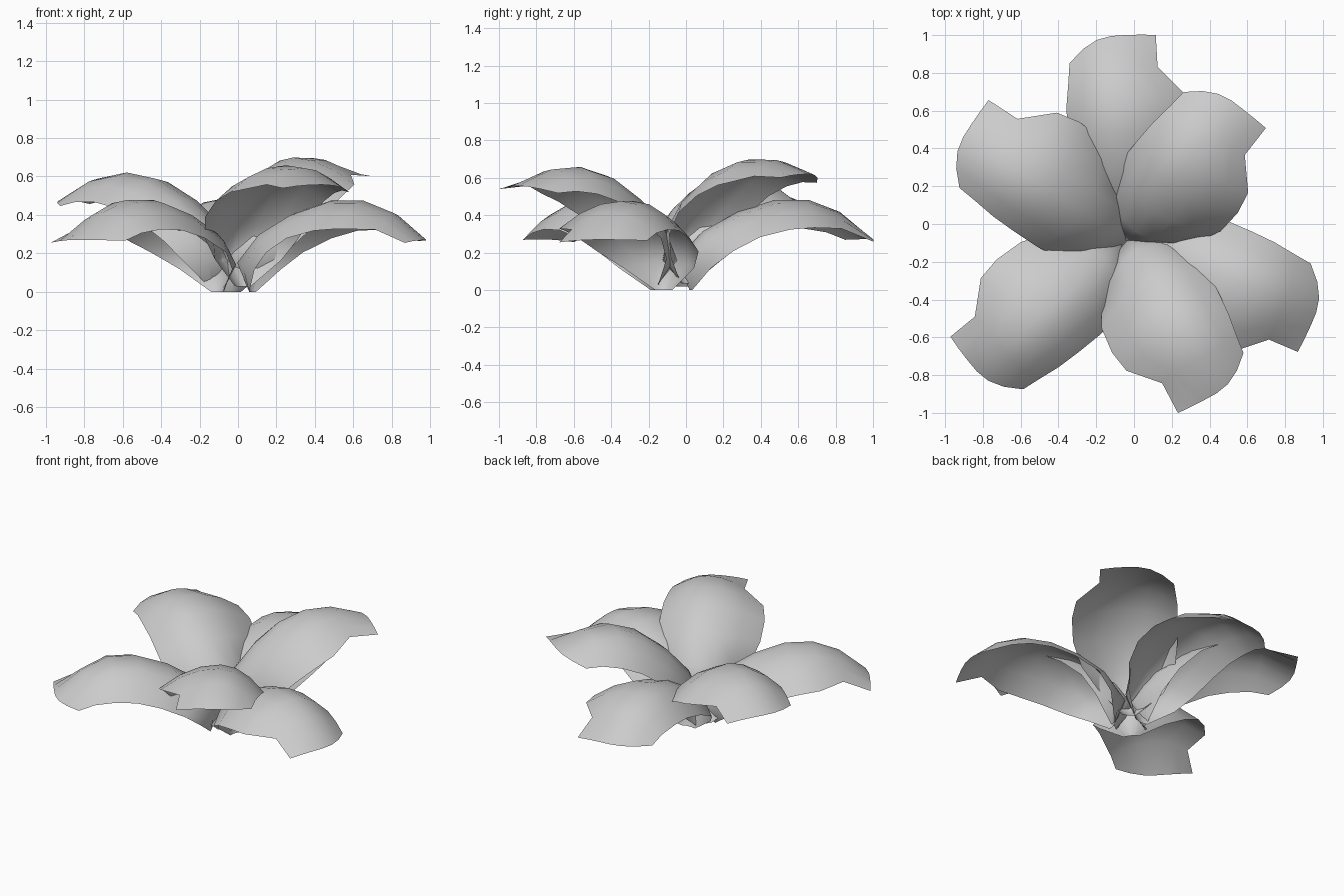
import bpy
import math
from mathutils import Matrix, Vector

cube = bpy.data.objects.get("Cube")
if cube:
    bpy.data.objects.remove(cube)

# One flat grey for every petal
grey = bpy.data.materials.new("soft_grey")
grey.use_nodes = True
grey.diffuse_color = (0.6, 0.6, 0.6, 1)
grey.node_tree.nodes["Principled BSDF"].inputs["Base Color"].default_value = (0.6, 0.6, 0.6, 1)

# Petal stations from base to tip: ridge, left edge and right edge,
# each as reach along the petal, offset across it, and height
STATIONS = [
    ((0.10, 0, 0.00), (0.11, 0.05, 0.00), (0.11, -0.05, 0.00)),
    ((0.03, 0, 0.16), (0.19, 0.21, 0.12), (0.20, -0.20, 0.12)),
    ((0.17, 0, 0.315), (0.29, 0.275, 0.21), (0.31, -0.31, 0.21)),
    ((0.36, 0, 0.42), (0.45, 0.285, 0.285), (0.45, -0.37, 0.285)),
    ((0.56, 0, 0.485), (0.60, 0.28, 0.325), (0.61, -0.385, 0.325)),
    ((0.74, 0, 0.485), (0.74, 0.27, 0.33), (0.74, -0.365, 0.335)),
    ((0.91, 0, 0.42), (0.86, 0.25, 0.31), (0.90, -0.23, 0.33)),
    ((1.085, 0, 0.275), (0.96, 0.235, 0.27), (1.07, -0.235, 0.26)),
]
HALF = 3  # columns on each side of the ridge
CENTRE = Vector((-0.025, -0.08, 0))


def make_petal(name, direction, tilt, size):
    """Arched petal sheet, vaulted across its ridge, turned and raised about the centre."""
    place = (Matrix.Translation(CENTRE)
             @ Matrix.Rotation(math.radians(direction), 4, "Z")
             @ Matrix.Rotation(math.radians(-tilt), 4, "Y")
             @ Matrix.Scale(size, 4))
    verts, faces = [], []
    for ridge, left, right in STATIONS:
        for j in range(-HALF, HALF + 1):
            u = abs(j) / HALF
            edge = left if j > 0 else right
            verts.append(place @ Vector((
                ridge[0] + (edge[0] - ridge[0]) * u * u,
                edge[1] * u,
                ridge[2] + (edge[2] - ridge[2]) * u * u)))
    cols = 2 * HALF + 1
    for i in range(len(STATIONS) - 1):
        for j in range(cols - 1):
            a = i * cols + j
            faces.append((a, a + cols, a + cols + 1, a + 1))
    mesh = bpy.data.meshes.new(name)
    mesh.from_pydata(verts, [], faces)
    mesh.materials.append(grey)
    mesh.shade_smooth()
    bpy.context.collection.objects.link(bpy.data.objects.new(name, mesh))


# Lower ring of drooping petals
make_petal("lower_petal_back", 95, 0, 0.995)
make_petal("lower_petal_right", 221, 0, 0.985)
make_petal("lower_petal_left", 338.6, 0, 0.98)

# Upper ring of raised petals
make_petal("upper_petal_back_left", 53.5, 20, 0.985)
make_petal("upper_petal_back_right", 148.5, 10.5, 1.015)
make_petal("upper_petal_front", 299.5, 16.5, 0.975)
